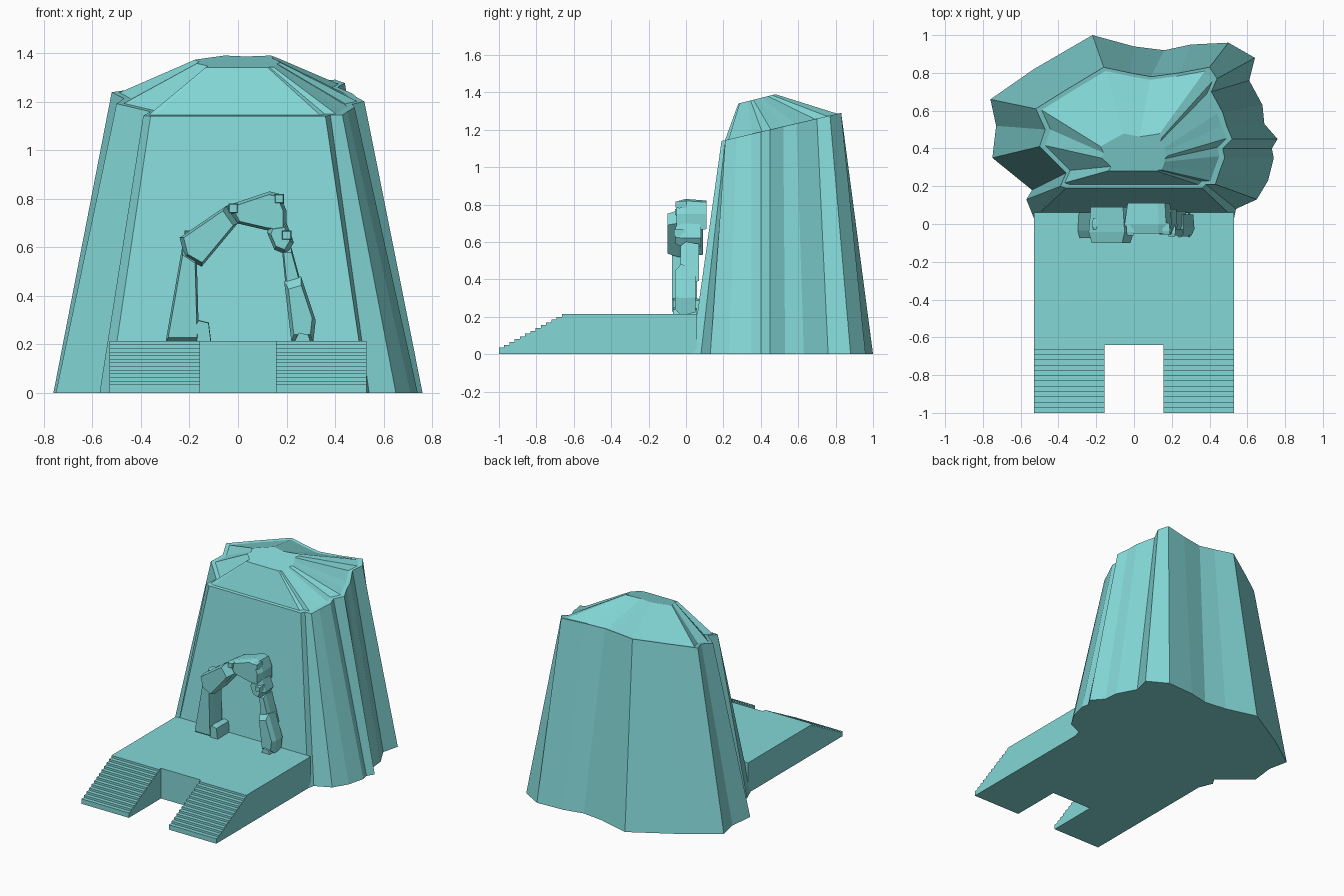
import bpy
import bmesh
from mathutils import Vector

default_cube = bpy.data.objects.get("Cube")
if default_cube:
    bpy.data.objects.remove(default_cube, do_unlink=True)

# One pale turquoise for everything
TURQUOISE = (0.23, 0.68, 0.68, 1)
stone = bpy.data.materials.new("turquoise stone")
stone.use_nodes = True
stone.diffuse_color = TURQUOISE
stone.node_tree.nodes["Principled BSDF"].inputs["Base Color"].default_value = TURQUOISE


def finish(name, bm):
    """Turn a bmesh into a flat shaded stone object."""
    bmesh.ops.recalc_face_normals(bm, faces=bm.faces)
    mesh = bpy.data.meshes.new(name)
    bm.to_mesh(mesh)
    bm.free()
    mesh.materials.append(stone)
    obj = bpy.data.objects.new(name, mesh)
    bpy.context.scene.collection.objects.link(obj)
    return obj


def loft(name, rings):
    """Skin a stack of matching rings and close both ends."""
    bm = bmesh.new()
    loops = [[bm.verts.new(point) for point in ring] for ring in rings]
    count = len(rings[0])
    for lower, upper in zip(loops, loops[1:]):
        for i in range(count):
            j = (i + 1) % count
            bm.faces.new((lower[i], lower[j], upper[j], upper[i]))
    bm.faces.new(loops[0])
    bm.faces.new(loops[-1])
    return finish(name, bm)


# Mountain: ground outline paired with rim outline, in hundredths
OUTLINE = [
    (-53, 3, -36, 19), (-57, 13, -39, 20), (-54, 18, -36, 27),
    (-75, 35, -50, 41), (-73, 52, -47, 50), (-76, 66, -52, 61),
    (-53, 82, -36, 71), (-22, 100, -16, 83), (0, 94, -2, 80),
    (16, 92, 9, 78), (30, 95, 24, 80), (50, 96, 40, 83),
    (64, 88, 44, 77), (61, 76, 41, 70), (68, 63, 47, 59),
    (69, 53, 49, 52), (76, 45, 52, 45), (73, 40, 47, 40),
    (74, 35, 48, 35), (71, 23, 45, 27), (65, 13, 43, 21),
    (54, 8, 38, 21), (53, 3, 36, 19),
]


def rim_point(x, y):
    return Vector((x, y, 1.095 + 0.235 * y))


ground = [Vector((gx, gy, 0)) / 100 for gx, gy, rx, ry in OUTLINE]
rim = [rim_point(rx / 100, ry / 100) for gx, gy, rx, ry in OUTLINE]
ledge = [rim_point(p.x * 0.94, 0.5 + (p.y - 0.5) * 0.94) for p in rim]
cap = []
for p in rim:
    cap_y = 0.28 + (p.y - 0.19) * 0.31
    cap.append(Vector((p.x * 0.34, cap_y, 1.27 + 0.25 * cap_y)))
loft("mountain", [ground, rim, ledge, cap])


def slab(name, profile, left, right):
    """Extrude a side profile of (y, z) points across x."""
    return loft(name, [[Vector((x, y, z)) for y, z in profile] for x in (left, right)])


# Platform and the two stairs in front of it
WIDTH, HEIGHT, FRONT, NOTCH = 0.53, 0.215, -0.64, 0.157
slab("platform", [(FRONT, 0), (0.06, 0), (0.06, HEIGHT), (FRONT, HEIGHT)], -WIDTH, WIDTH)

STEPS = 13
stairs = [(FRONT, 0), (-1, 0)]
for step in range(STEPS):
    depth = -1 + step * 0.028
    height = HEIGHT - (STEPS - 1 - step) * 0.015
    if step:
        stairs.append((depth, stairs[-1][1]))
    stairs.append((depth, height))
stairs.append((FRONT, HEIGHT))
slab("right_stairs", stairs, -WIDTH, -NOTCH)
slab("left_stairs", stairs, NOTCH, WIDTH)


def boulder(name, outline, front, back, taper=0.7):
    """Chipped rock: a front outline in hundredths, narrowed at its front face."""
    points = [Vector((x, 0, z)) / 100 for x, z in outline]
    centre = sum(points, Vector()) / len(points)
    shoulder = front + (back - front) * 0.3
    rings = []
    for y, size in ((front, taper), (shoulder, 1), (back, 0.9)):
        rings.append([centre + (p - centre) * size + Vector((0, y, 0)) for p in points])
    return loft(name, rings)


# Rough stone arch
boulder("right_pillar", [(-30, 20), (-16, 20), (-17, 56), (-23, 60)], -0.075, 0.06, 0.85)
boulder("right_slanted_stone", [(-24, 64), (-22, 56), (-15, 52), (0, 70), (-5, 77)],
        -0.1, 0.09, 0.85)
boulder("lintel", [(-5, 77), (-1, 70), (12, 67), (20, 66), (20, 75), (17, 82), (13, 83)],
        -0.05, 0.11, 0.85)
boulder("left_knuckle", [(12, 66), (15, 59), (20, 57), (23, 62), (20, 70), (13, 69)],
        -0.055, 0.08)
boulder("left_upper_pillar", [(18, 60), (20, 40), (28, 38), (22, 60)], -0.03, 0.07, 0.8)
boulder("left_lower_pillar", [(19, 46), (22, 21), (31, 21), (32, 30), (26, 48)],
        -0.06, 0.05, 0.75)

# Small stones and pegs around the arch
boulder("right_fallen_log", [(-18, 28), (-16, 30), (-12, 29), (-11, 21), (-17, 21)],
        -0.07, 0.08, 0.95)
boulder("left_fallen_log", [(23, 21), (30, 21), (29, 24), (25, 25)], -0.07, 0.06, 0.95)
for name, x, z, y in (
    ("right_peg", -20, 65, -0.03),
    ("crown_peg", -2, 76, -0.06),
    ("lintel_peg", 17, 80, -0.055),
    ("knuckle_peg", 20, 65, -0.065),
):
    boulder(name, [(x - 2, z - 2), (x + 2, z - 2), (x + 2, z + 2), (x - 2, z + 2)],
            y, y + 0.06, 0.8)
